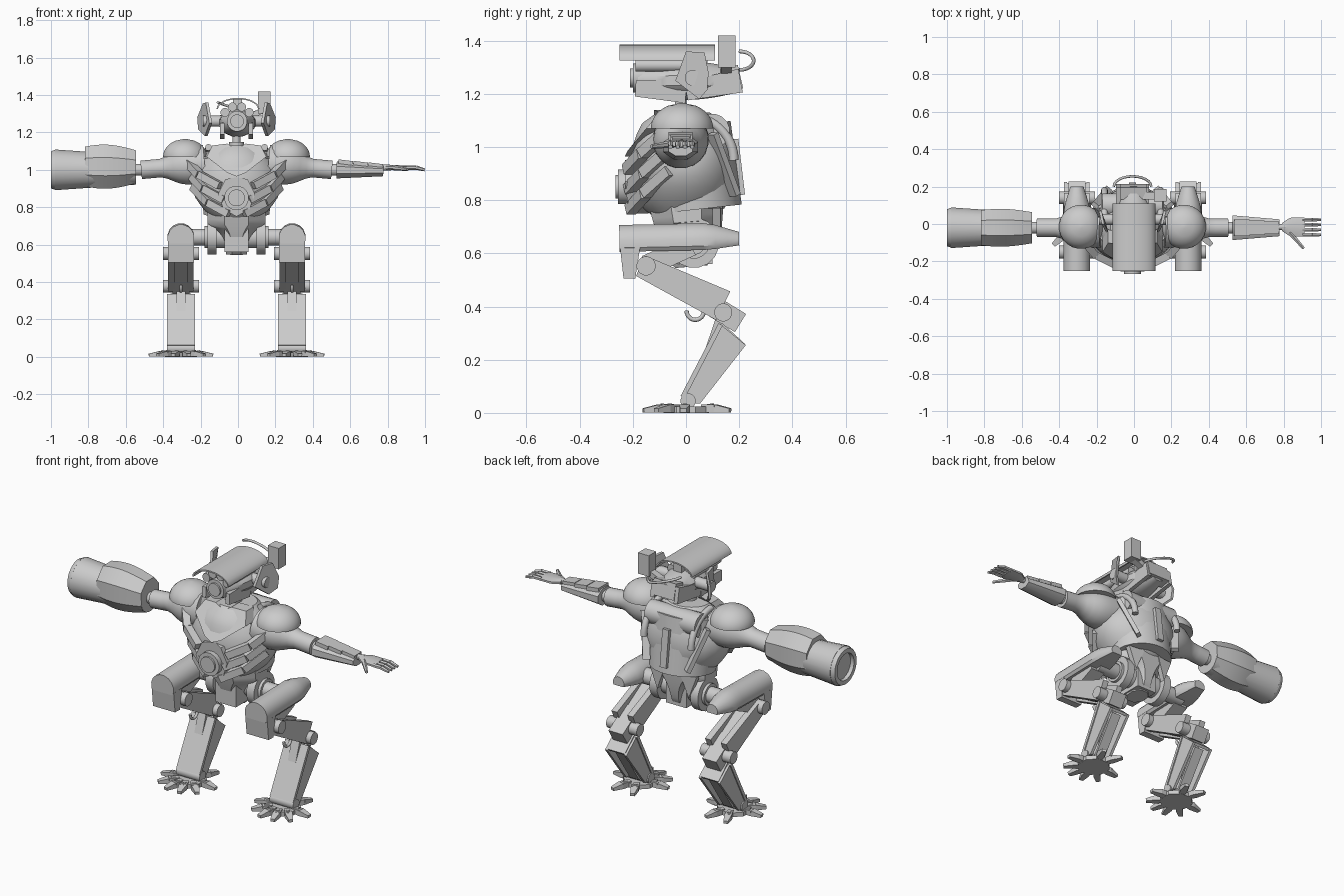
import bpy, bmesh
from math import pi, cos, sin, sqrt
from mathutils import Vector

if "Cube" in bpy.data.objects:
    bpy.data.objects.remove(bpy.data.objects["Cube"])

def at(x, y, z):
    return Vector((x, y, z))

# Axes and the landmarks that the parts are hung on
X, Y, Z = at(1, 0, 0), at(0, 1, 0), at(0, 0, 1)
CENTRE_LINE = -.008
LEG = X * .297
ARM, SHOULDER = at(0, -.02, 1), at(.275, -.015, 1.07)
CORE, EYE = at(0, -.2, .85), at(.003, -.2, 1.26)
SKULL, SCOPE = at(.005, 0, 1.25), at(.148, .153, 1.36)
HIP, KNEE = at(.13, .03, .64), LEG + at(0, -.15, .553)
HOCK, HEEL = LEG + at(0, .14, .378), LEG + at(0, .225, .255)
ANKLE = LEG + at(0, .008, .045)
made = []

grey = bpy.data.materials.new("plain grey")
grey.use_nodes = True
grey.diffuse_color = (.6, .6, .6, 1)
grey.node_tree.nodes["Principled BSDF"].inputs["Base Color"].default_value = grey.diffuse_color

def add(name, data):
    data.materials.append(grey)
    part = bpy.data.objects.new(name, data)
    part.location.x = CENTRE_LINE
    bpy.context.collection.objects.link(part)
    return part

def sides_of(name, pair):
    return (("left_" + name, 1), ("right_" + name, -1)) if pair else ((name, 1),)

def skin(name, rings, pair):
    """Join equal rings of points into a closed solid."""
    for label, sign in sides_of(name, pair):
        bm = bmesh.new()
        loops = [[bm.verts.new((p.x * sign, p.y, p.z)) for p in ring] for ring in rings]
        for low, high in zip(loops, loops[1:]):
            for i in range(len(low)):
                bm.faces.new((low[i - 1], low[i], high[i], high[i - 1]))
        bm.faces.new(loops[0])
        bm.faces.new(loops[-1])
        bmesh.ops.recalc_face_normals(bm, faces=bm.faces)
        mesh = bpy.data.meshes.new(label)
        bm.to_mesh(mesh)
        bm.free()
        made.append(add(label, mesh))

def sweep(name, start, end, width, height=None, sides=16, pair=False, floor=1, bore=None):
    """Sweep a section; half width and height are a number, (first, last) or a rule of t."""
    def measure(size, t):
        if callable(size):
            return size(t)
        return size[0] + (size[1] - size[0]) * t if isinstance(size, tuple) else size
    height = height or width
    along = (end - start).normalized()
    across = along.cross(Y if abs(along.z) > .95 else Z).normalized()
    up = across.cross(along)
    grow = 1 / cos(pi / sides) if sides <= 8 else 1
    steps = 10 if callable(width) else 1
    angles = [(2 * i + 1) * pi / sides for i in range(sides)]
    rings = []
    for t in [step / steps for step in range(steps + 1)]:
        w, h = measure(width, t) * grow, measure(height, t) * grow
        rings.append([start.lerp(end, t) + across * w * cos(a) + up * h * max(sin(a), -floor)
                      for a in angles])
    if bore:
        rings.append([end.lerp(p, bore) for p in rings[-1]])
        rings.append([p - along * .12 for p in rings[-1]])
    skin(name, rings, pair)

def beam(name, start, end, width, height, pair=False):
    sweep(name, start, end, width, height, sides=4, pair=pair)

def axle(name, centre, reach, radius, pair=True):
    sweep(name, centre - X * reach, centre + X * reach, radius, pair=pair)

def slab(name, outline, depth, pair=False):
    skin(name, [outline, [p + depth for p in outline]], pair)

def mirrored(half):
    return half + [at(-p.x, p.y, p.z) for p in reversed(half) if p.x]

def wire(name, rule, radius, pair=False):
    """Bend a round wire along a rule of the angle from 0 to pi."""
    for label, sign in sides_of(name, pair):
        curve = bpy.data.curves.new(label, "CURVE")
        curve.dimensions, curve.bevel_depth, curve.use_fill_caps = "3D", radius, True
        spline = curve.splines.new("POLY")
        spline.points.add(12)
        for i, point in enumerate(spline.points):
            p = rule(pi * i / 12)
            point.co = (p.x * sign, p.y, p.z, 1)
        add(label, curve)

# Torso: barrel body, chest plates, ribs and back
sweep("torso", at(0, -.01, .73), at(0, -.01, 1.13),
      lambda t: .12 + .125 * sin(pi * t), lambda t: .1 + .1 * sqrt(abs(sin(pi * t))), sides=24)
sweep("back_shell", at(0, .04, .765), at(0, .005, 1.08), (.178, .2), (.172, .165), sides=24)
slab("collar_plate", mirrored([at(0, -.12, 1.11), at(.05, -.12, 1.14), at(.13, -.1, 1.13),
                               at(.16, -.15, 1.07), at(.05, -.22, .985), at(0, -.23, .965)]), Y * .07)
slab("sternum_plate", mirrored([CORE + Z * .11, CORE + at(.06, -.03, .1), CORE + at(.1, -.03, .02),
                                CORE + at(.07, -.02, -.06), CORE - Z * .1]), Y * .06)
sweep("core_ring", CORE, CORE - Y * .055, .066)
sweep("core_lens", CORE, CORE - Y * .066, .045)
for tier, row in enumerate(("upper", "middle", "lower")):
    drop = at(-.025, .005, -.075) * tier
    bend = at(.2, -.165, .975) + drop
    beam(row + "_rib_outer", at(.28, -.07, 1.06) + drop, bend, .02, .02, pair=True)
    beam(row + "_rib_inner", bend, at(.09, -.22, .915) + drop, .02, .02, pair=True)
wire("shoulder_strap", lambda a: at(.15, .18 * sin(a / 2), .95 + .17 * cos(a / 2)), .018, pair=True)
axle("back_roll", at(0, .1, 1.06), .16, .065, pair=False)
beam("back_spine", at(0, .185, 1.03), at(0, .21, .82), .02, .012)
beam("back_strut", at(.2, .1, 1.05), at(.13, .185, .82), .02, .012, pair=True)

# Shoulders and upper arms
sweep("shoulder_dome", SHOULDER, SHOULDER + Z * .095,
      lambda t: .118 * sqrt(1.005 - t * t), sides=24, pair=True)
sweep("upper_arm", ARM + at(.17, 0, .03), ARM + X * .51,
      lambda t: .078 + .028 * cos(pi * min(1, 2 * t * t)), sides=20, pair=True)
sweep("elbow", ARM + X * .5, ARM + X * .56, .032, pair=True)

# Left forearm and hand
sweep("forearm", ARM + X * .535, ARM + at(.785, 0, -.006), (.066, .045), (.046, .028), sides=8)
for i, label in enumerate(("rear", "middle", "front")):
    root = ARM + at(.545 + .08 * i, 0, .045 - .008 * i)
    beam(label + "_forearm_panel", root, root + at(.078, 0, -.01), .045 - .006 * i, .011)
PALM = ARM + at(.8, .004, .012)
sweep("wrist", PALM - X * .03, PALM + X * .02, .016)
sweep("palm", PALM, PALM + X * .12, lambda t: min(.05, .022 + .08 * t), lambda t: .015 - .004 * t, sides=8)
for i, label in enumerate(("index", "middle", "ring", "little")):
    knuckle = PALM + at(.11, .039 - .027 * i, 0)
    joint = knuckle + X * .05
    sweep(label + "_finger_base", knuckle, joint, .01, sides=6)
    sweep(label + "_finger_tip", joint, joint + at(.046, 0, -.012), (.01, .007), sides=6)
sweep("thumb", PALM + at(.04, -.03, 0), PALM + at(.115, -.114, -.01), (.013, .007), sides=6)

# Right arm cannon with hollow muzzle
sweep("cannon_barrel", ARM - X * .537, ARM - X * .97, (.08, .11), sides=20)
sweep("cannon_muzzle", ARM - X * .965, ARM - X * .992, (.11, .1), sides=20, bore=.76)
sweep("cannon_shroud", ARM + at(-.537, 0, .016), ARM + at(-.81, 0, .018),
      lambda t: .083 + .018 * sin(.8 * pi * t), lambda t: .088 + .03 * sin(.8 * pi * t), sides=8)

# Neck, head and sensors
sweep("neck", at(0, -.02, 1.08), at(0, -.02, 1.22), .022)
sweep("neck_collar", at(0, -.02, 1.12), at(0, -.02, 1.15), .04)
sweep("head", SKULL - Y * .19, SKULL + Y * .2,
      lambda t: .05 + .05 * sin(pi * t), lambda t: .045 + .03 * sin(pi * t), sides=12)
beam("jaw_front", SKULL + at(.07, -.19, -.03), SKULL + at(.07, 0, -.04), .012, (.03, .045), pair=True)
beam("jaw_rear", SKULL + at(.07, 0, -.04), SKULL + at(.07, .205, 0), .012, (.035, .045), pair=True)
beam("head_rear", SKULL + Y * .14, SKULL + at(0, .205, .015), .07, .045)
sweep("eye_housing", EYE + Y * .08, EYE, .055)
sweep("eye_lens", EYE, EYE - Y * .01, .037)
for i, label in enumerate(("first", "second", "third", "fourth")):
    a = pi * (.2 + .2 * i)
    socket = EYE + at(.08 * cos(a), .01, .08 * sin(a))
    sweep(label + "_sensor", socket, socket + Y * .24, .024, sides=12)
slab("ear_fin", [SKULL + at(.16, 0, .11), SKULL + at(.175, .07, .105), SKULL + at(.205, .085, .03),
                 SKULL + at(.2, .08, -.035), SKULL + at(.165, .05, -.07), SKULL + at(.14, -.04, 0)],
     X * -.015, pair=True)
axle("ear_mount", SKULL + at(.12, .025, .01), .055, .03)

# Canopy, scope and cable over the head
arc = [pi * i / 14 for i in range(15)]
shell = [(.115, .06, a) for a in arc] + [(.107, .052, a) for a in reversed(arc)]
slab("canopy", [at(.008 + w * cos(a), -.25, 1.325 + h * sin(a)) for w, h, a in shell], Y * .36)
beam("canopy_post", SKULL + at(0, .03, .05), SKULL + at(0, .03, .13), .025, .05)
beam("scope_box", SCOPE - Z * .06, SCOPE + Z * .06, .034, .033)
beam("scope_arm", SKULL + at(.05, .15, .03), SCOPE - Z * .04, .02, .015)
wire("rear_cable", lambda a: at(-.1 * cos(a), .2 + .055 * sin(a), 1.325 + .035 * cos(a)), .007)

# Pelvis, skirt and hips
sweep("pelvis", at(0, .02, .55), at(0, 0, .79),
      lambda t: .055 + .1 * min(1, 3 * t ** 3), lambda t: .06 + .08 * sqrt(t), sides=8)
beam("pelvis_block", at(0, 0, .56), at(0, 0, .74), .064, .1)
slab("skirt_plate", [at(.05, .14, .77), at(.15, .13, .77), at(.1, .13, .64)], Y * -.03, pair=True)
axle("hip_disc", HIP, .024, .095)
axle("hip_hub", HIP - X * .02, .06, .06)
sweep("hip_axle", HIP, HIP + X * .17, .045, pair=True)

# Thigh: rounded armour, front flap and hidden link
sweep("thigh_armour", LEG + at(0, -.25, .635), LEG + at(0, .2, .645),
      lambda t: .072 * min(1, 2.5 - 2 * t), lambda t: .073 * min(1, 2.5 - 2 * t), pair=True, floor=.4)
beam("thigh_flap", LEG + at(0, -.21, .64), LEG + at(0, -.213, .505), .07, (.04, .022), pair=True)
beam("thigh_link", LEG + at(0, .02, .63), KNEE, .045, .04, pair=True)
axle("knee_pin", KNEE, .097, .036)

# Middle leg segment: two rails around a recessed core
for label, shift in (("outer", X * .05), ("inner", X * -.05)):
    beam(label + "_rail", KNEE + shift - Y * .02, HOCK + shift + Z * .025, .018, (.042, .06), pair=True)
beam("leg_core", KNEE, HOCK, .035, .035, pair=True)
beam("lower_link", HOCK + at(0, -.09, .055), HOCK + at(0, .065, -.04), .045, .04, pair=True)
axle("hock_pin", HOCK, .097, .034)
wire("leg_hook", lambda a: LEG + at(0, .035 + .033 * cos(a), .385 - .035 * sin(a)), .008, pair=True)

# Shin: open channel behind a front plate
FRONT, TOP = ANKLE + at(0, -.02, .015), HOCK - at(0, .01, .045)
for label, shift in (("outer", X * .06), ("inner", X * -.06)):
    corners = [FRONT, TOP, HEEL, ANKLE + at(0, .045, -.01), ANKLE - Z * .01]
    slab(label + "_shin_plate", [p + shift - X * .008 for p in corners], X * .016, pair=True)
beam("shin_front", FRONT, TOP, .074, .009, pair=True)
beam("shin_top", TOP, HEEL - Y * .01, .055, .008, pair=True)
beam("shin_piston", HOCK, ANKLE + Y * .02, .025, .02, pair=True)
beam("shin_brace", HEEL - Y * .035, ANKLE + Y * .04, .03, .007, pair=True)

# Foot: sole with spread toes, turned from the rear by a share of a half turn
axle("ankle", ANKLE, .075, .029)
sweep("sole", LEG, LEG + Z * .024, .085, sides=8, pair=True)
for label, share in (("rear", .12), ("side", .53), ("front", .74), ("tip", .92)):
    for flip, edge in ((-1, "_inner"), (1, "_outer")):
        aim = at(flip * sin(pi * share), cos(pi * share), 0)
        root, toe = LEG + at(0, .006, .016), label + edge
        beam(toe + "_toe_base", root + aim * .06, root + aim * .115, (.014, .02), .015, pair=True)
        beam(toe + "_toe_tip", root + aim * .115, root + aim * .172 - Z * .007, (.02, .012), (.015, .008), pair=True)
        sweep(toe + "_knuckle", root + aim * .08, root + aim * .105 + Z * .004, .016, sides=8, pair=True)

# Smooth shading with sharp edges kept
bpy.ops.object.select_all(action="DESELECT")
for part in made:
    part.select_set(True)
bpy.context.view_layer.objects.active = made[0]
bpy.ops.object.shade_smooth_by_angle(angle=.6)
